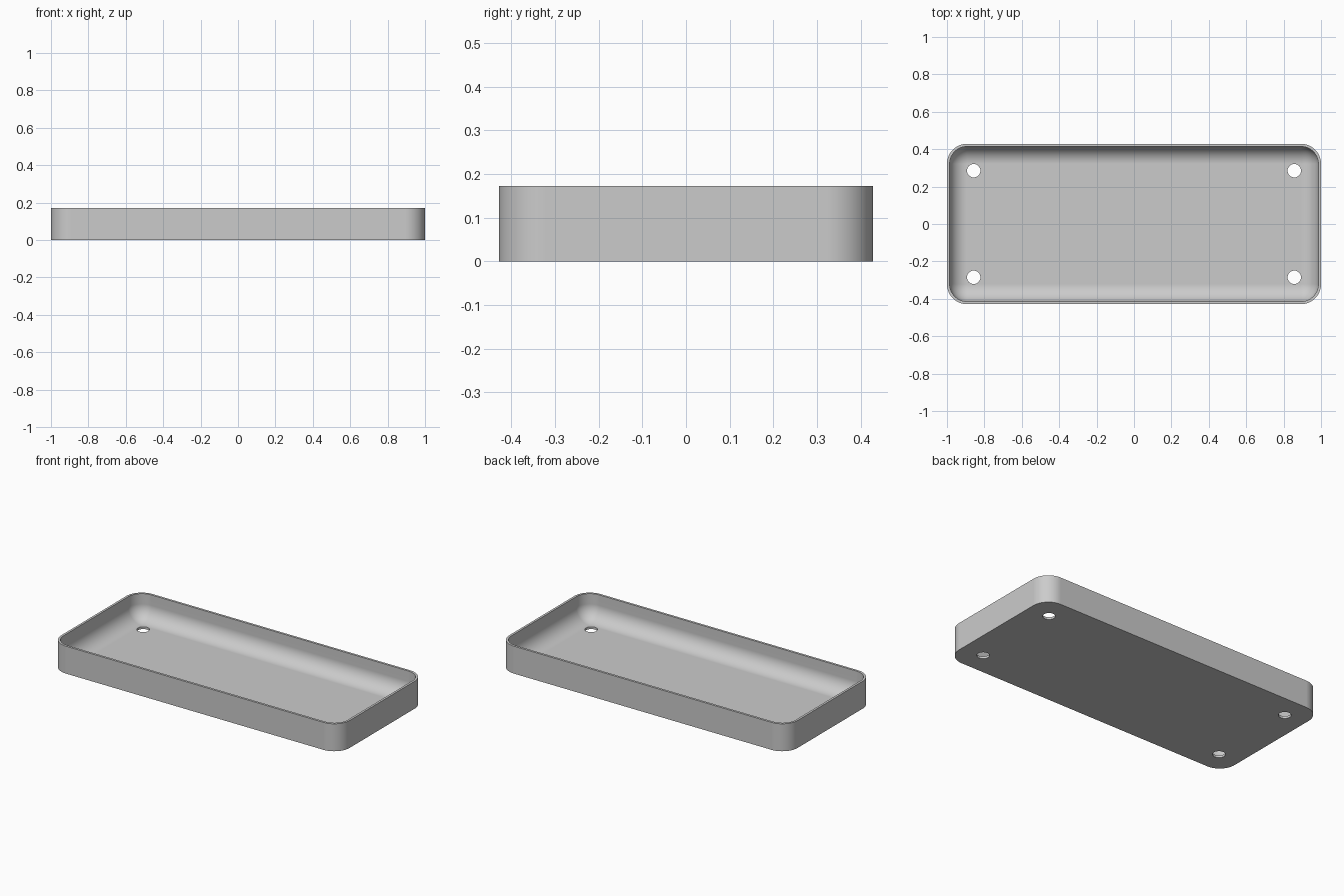
import bpy
import bmesh
from math import sin, cos, pi

if "Cube" in bpy.data.objects:
    bpy.data.objects.remove(bpy.data.objects["Cube"])

LENGTH, WIDTH, HEIGHT = 2.0, 0.857, 0.172
WALL = 0.0143
CORNER = 0.107
FILLET = CORNER - WALL
HOLE_X, HOLE_Y, HOLE_RADIUS = 0.857, 0.285, 0.036
STEPS = 16

grey = bpy.data.materials.new("light_grey")
grey.use_nodes = True
grey.diffuse_color = (0.6, 0.6, 0.6, 1)
grey.node_tree.nodes["Principled BSDF"].inputs["Base Color"].default_value = (0.6, 0.6, 0.6, 1)


def rounded_loop(bm, inset, z):
    """Ring of vertices round a rounded rectangle, inset from the outer wall."""
    radius = max(CORNER - inset, 0)
    cx, cy = LENGTH / 2 - CORNER, WIDTH / 2 - CORNER
    ring = []
    for i, (sx, sy) in enumerate([(1, 1), (-1, 1), (-1, -1), (1, -1)]):
        for s in range(STEPS + 1):
            a = (i + s / STEPS) * pi / 2
            ring.append(bm.verts.new((sx * cx + radius * cos(a), sy * cy + radius * sin(a), z)))
    return ring


# Tray shell: outer wall, rim, inner wall and the rounded transition to the floor
bm = bmesh.new()
profile = [(0, 0), (0, HEIGHT), (WALL, HEIGHT)]
for s in range(STEPS + 1):
    a = s / STEPS * pi / 2
    profile.append((WALL + FILLET * (1 - cos(a)), WALL + FILLET * (1 - sin(a))))
loops = [rounded_loop(bm, inset, z) for inset, z in profile]
for low, high in zip(loops, loops[1:]):
    for i in range(len(low)):
        j = (i + 1) % len(low)
        bm.faces.new((low[i], low[j], high[j], high[i]))
bm.faces.new(loops[0][::-1])
bm.faces.new(loops[-1])
bmesh.ops.remove_doubles(bm, verts=bm.verts, dist=0.0001)
bmesh.ops.recalc_face_normals(bm, faces=bm.faces)
mesh = bpy.data.meshes.new("tray")
bm.to_mesh(mesh)
bm.free()
mesh.materials.append(grey)
tray = bpy.data.objects.new("tray", mesh)
bpy.context.collection.objects.link(tray)

# Four round holes through the floor
cutters = []
for sx in (-1, 1):
    for sy in (-1, 1):
        bpy.ops.mesh.primitive_cylinder_add(vertices=32, radius=HOLE_RADIUS, depth=0.2,
                                            location=(sx * HOLE_X, sy * HOLE_Y, 0))
        cutter = bpy.context.object
        cutter.name = "hole_cutter"
        cutter.hide_render = True
        cutter.data.materials.append(grey)
        cutters.append(cutter)

bpy.ops.object.select_all(action="DESELECT")
tray.select_set(True)
bpy.context.view_layer.objects.active = tray
for cutter in cutters:
    mod = tray.modifiers.new("hole", "BOOLEAN")
    mod.operation = "DIFFERENCE"
    mod.solver = "EXACT"
    mod.object = cutter
    bpy.ops.object.modifier_apply(modifier=mod.name)
for cutter in cutters:
    bpy.data.objects.remove(cutter)

# Smooth curves with crisp rim, base and hole edges
bpy.ops.object.shade_smooth_by_angle(angle=pi / 6)
weighted = tray.modifiers.new("even_shading", "WEIGHTED_NORMAL")
weighted.keep_sharp = True
